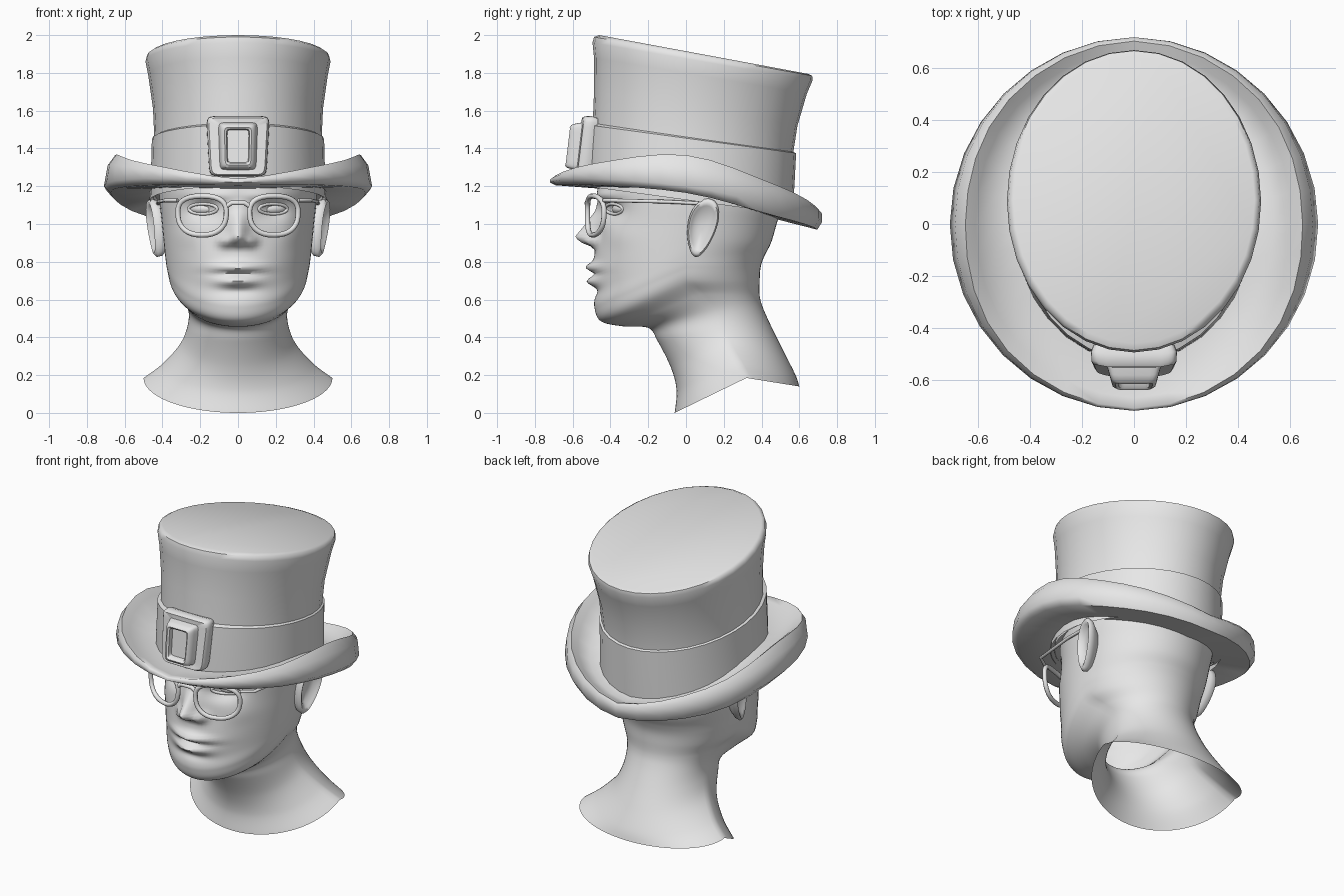
import bpy
import bmesh
from math import sin, cos, pi, exp, radians
from mathutils import Vector
from mathutils.bvhtree import BVHTree

cube = bpy.data.objects.get("Cube")
if cube:
    bpy.data.objects.remove(cube)

grey = bpy.data.materials.new("plain grey")
grey.use_nodes = True
grey.diffuse_color = (0.8, 0.8, 0.8, 1)
grey.node_tree.nodes["Principled BSDF"].inputs["Base Color"].default_value = (0.8, 0.8, 0.8, 1)


def spline(keys, t):
    """Smooth interpolation through evenly spaced keys, t from 0 to 1."""
    last = len(keys) - 1
    i = min(int(t * last), last - 1)
    f = t * last - i
    a, b, c, d = (keys[max(0, min(last, i + k))] for k in (-1, 0, 1, 2))
    return b + f / 2 * (c - a + f * (2 * a - 5 * b + 4 * c - d + f * (3 * (b - c) + d - a)))


def ramp(points, v):
    """Piecewise linear lookup."""
    for (x0, y0), (x1, y1) in zip(points, points[1:]):
        if x0 <= v <= x1:
            return y0 + (y1 - y0) * (v - x0) / (x1 - x0)
    return 0


def loft(name, rings, cap_start=False, cap_end=False, angle=40):
    """Skin a stack of closed rings."""
    bm = bmesh.new()
    rows = [[bm.verts.new(p) for p in ring] for ring in rings]
    n = len(rows[0])
    for low, high in zip(rows, rows[1:]):
        for i in range(n):
            j = (i + 1) % n
            bm.faces.new((low[i], low[j], high[j], high[i]))
    if cap_start:
        bm.faces.new(rows[0][::-1])
    if cap_end:
        bm.faces.new(rows[-1])
    bmesh.ops.recalc_face_normals(bm, faces=bm.faces)
    mesh = bpy.data.meshes.new(name)
    bm.to_mesh(mesh)
    bm.free()
    mesh.materials.append(grey)
    obj = bpy.data.objects.new(name, mesh)
    bpy.context.collection.objects.link(obj)
    bpy.ops.object.select_all(action="DESELECT")
    obj.select_set(True)
    bpy.context.view_layer.objects.active = obj
    bpy.ops.object.shade_smooth_by_angle(angle=radians(angle))
    return obj


def tube(name, points, radius, cyclic=False):
    curve = bpy.data.curves.new(name, "CURVE")
    curve.dimensions = "3D"
    curve.bevel_depth = radius
    curve.bevel_resolution = 2
    curve.use_fill_caps = True
    line = curve.splines.new("POLY")
    line.points.add(len(points) - 1)
    for point, co in zip(line.points, points):
        point.co = (*co, 1)
    line.use_cyclic_u = cyclic
    curve.materials.append(grey)
    obj = bpy.data.objects.new(name, curve)
    bpy.context.collection.objects.link(obj)
    return obj


def bump(x, z, cx, cz, sx, sz):
    return exp(-((abs(x) - cx) / sx) ** 2 - ((z - cz) / sz) ** 2)


# Head and neck: front y, front z, half width, side y, side z, back y, back z
HEAD = [
    (-.06, .00, .50, .32, .185, .60, .14),
    (-.05, .12, .40, .28, .26, .58, .20),
    (-.08, .24, .31, .22, .36, .52, .32),
    (-.15, .38, .27, .18, .45, .46, .44),
    (-.20, .45, .262, .15, .54, .41, .55),
    (-.33, .458, .30, .07, .63, .39, .62),
    (-.45, .485, .355, .00, .70, .39, .70),
    (-.485, .56, .375, .00, .77, .395, .77),
    (-.48, .65, .385, .00, .83, .415, .83),
    (-.49, .78, .395, .02, .92, .45, .90),
    (-.47, .95, .405, .03, 1.02, .48, 1.00),
    (-.465, 1.10, .415, .04, 1.12, .51, 1.10),
    (-.465, 1.22, .415, .04, 1.22, .515, 1.20),
    (-.42, 1.40, .38, .04, 1.40, .46, 1.38),
]
NOSE = [(.86, 0), (.885, .03), (.905, .09), (.935, .115), (1.0, .065), (1.07, .015), (1.13, 0)]


def face_relief(x, z):
    """How far the face stands forward of the plain head shape."""
    out = ramp(NOSE, z) * exp(-(x / .052) ** 2)
    out += .045 * bump(x, z, .07, .908, .032, .03)
    out += .042 * bump(x, z, 0, .772, .12, .024)
    out += .042 * bump(x, z, 0, .695, .10, .026)
    out -= .012 * bump(x, z, 0, .735, .13, .010)
    out -= .012 * bump(x, z, 0, .645, .10, .025)
    out -= .045 * bump(x, z, .18, 1.07, .085, .05)
    out += .018 * bump(x, z, .16, 1.15, .12, .03)
    out += .015 * bump(x, z, .27, .94, .08, .07)
    return out


def head_ring(t):
    yf, zf, w, ys, zs, yb, zb = (spline(column, t) for column in zip(*HEAD))
    half = [pi * (i / 40) ** 1.35 for i in range(41)]
    ring = []
    for a in half + [-a for a in half[-2:0:-1]]:
        c = abs(cos(a))
        ye, ze = (yf, zf) if cos(a) > 0 else (yb, zb)
        x, y, z = w * sin(a), ys + (ye - ys) * c, zs + (ze - zs) * c
        if cos(a) > 0 and t > .38:
            y -= face_relief(x, z) * min(1, c * 2)
        ring.append((x, y, z))
    return ring


STEPS = 130
head = loft("head", [head_ring(i / STEPS) for i in range(STEPS + 1)], cap_end=True, angle=60)
surface = BVHTree.FromPolygons([v.co for v in head.data.vertices],
                               [p.vertices for p in head.data.polygons])


def on_face(x, z, lift=0):
    hit = surface.ray_cast(Vector((x, -2, z)), Vector((0, 1, 0)))[0]
    return Vector((x, hit.y - lift, z))


# Eyes, ears and glasses, one set per side
EAR = [(.05, .0), (.55, .0), (.75, .022), (.9, .03), (1, .015), (.95, -.015), (.6, -.06)]
circle = [2 * pi * i / 32 for i in range(32)]


def power(v, p):
    return abs(v) ** p * (1 if v > 0 else -1)


for side, s in (("left", 1), ("right", -1)):
    bpy.ops.mesh.primitive_uv_sphere_add(segments=24, ring_count=12, radius=1,
                                         location=on_face(s * .185, 1.08, -.025))
    eye = bpy.context.object
    eye.name = side + "_eye"
    eye.scale = (.075, .04, .032)
    eye.rotation_euler.z = s * radians(22)
    eye.data.materials.append(grey)
    bpy.ops.object.shade_smooth()
    tube(side + "_eyelids",
         [on_face(s * .185 + .075 * cos(a), 1.08 + .027 * sin(a)) for a in circle], .009, True)

    ear = []
    for r, h in EAR:
        ring = []
        for a in circle:
            u = .078 * r * cos(a) * (1 + .25 * sin(a))
            v = .155 * r * sin(a)
            ring.append((s * (.432 + h + .25 * u + .12 * v), .085 + u + .2 * v, .98 + v))
        ear.append(ring)
    loft(side + "_ear", ear, cap_start=True, angle=70)

    rim = []
    for a in circle:
        x = .19 + .128 * power(cos(a), .8) * (1 + .1 * sin(a))
        rim.append((s * x, -.525 + .9 * x * x, 1.045 + .103 * power(sin(a), .8)))
    tube(side + "_lens_frame", rim, .014, True)
    tube(side + "_temple_arm", [(s * .32, -.435, 1.125), (s * .385, -.39, 1.125),
                                (s * .42, -.1, 1.118), (s * .425, .06, 1.11),
                                (s * .42, .12, 1.06)], .01)
tube("glasses_bridge", [(.067, -.52, 1.09), (.035, -.525, 1.112),
                        (-.035, -.525, 1.112), (-.067, -.52, 1.09)], .013)

# Hat crown and band: front y, back y, half width, front z, back z
CROWN = [
    (-.50, .54, .45, 1.20, 1.07),
    (-.495, .565, .442, 1.50, 1.36),
    (-.487, .59, .45, 1.70, 1.52),
    (-.487, .64, .475, 1.88, 1.69),
    (-.495, .67, .49, 1.96, 1.76),
    (-.487, .668, .483, 1.99, 1.785),
    (-.46, .645, .465, 2.0, 1.795),
]
BAND = [
    (-.53, .565, .468, 1.20, 1.05),
    (-.528, .575, .46, 1.38, 1.22),
    (-.522, .583, .456, 1.525, 1.375),
    (-.49, .56, .435, 1.535, 1.385),
]


def hat_ring(yf, yb, w, zf, zb):
    ring = []
    for a in circle:
        k = (1 - cos(a)) / 2
        ring.append((w * sin(a), yf + (yb - yf) * k, zf + (zb - zf) * k))
    return ring


loft("hat_crown", [hat_ring(*row) for row in CROWN], cap_end=True, angle=50)
loft("hat_band", [hat_ring(*row) for row in BAND])

# Hat brim: radius and height at front, front corner, side, back corner, back
BRIM = [
    ((.47, .46, .43, .47, .53), (1.23, 1.24, 1.24, 1.14, 1.07)),
    ((.57, .56, .54, .57, .61), (1.225, 1.245, 1.25, 1.12, 1.04)),
    ((.67, .64, .61, .64, .67), (1.235, 1.29, 1.33, 1.17, 1.06)),
    ((.71, .69, .65, .68, .705), (1.24, 1.32, 1.365, 1.205, 1.07)),
    ((.72, .71, .69, .705, .72), (1.235, 1.29, 1.31, 1.17, 1.055)),
    ((.72, .715, .71, .71, .72), (1.22, 1.24, 1.20, 1.09, 1.01)),
    ((.69, .68, .675, .68, .695), (1.205, 1.205, 1.165, 1.04, .97)),
    ((.43, .42, .40, .42, .46), (1.185, 1.19, 1.18, 1.09, 1.03)),
]
brim = []
for radii, heights in BRIM:
    ring = []
    for a in circle:
        t = min(a, 2 * pi - a) / pi
        r = spline(radii, t)
        ring.append((r * sin(a), -r * cos(a), spline(heights, t)))
    brim.append(ring)
loft("hat_brim", brim, angle=60)

# Buckle: nested rounded rectangles as half width, half height, y
BUCKLE = [(.15, .15, -.50), (.16, .16, -.53), (.158, .158, -.565), (.148, .15, -.577),
          (.10, .125, -.572), (.092, .12, -.60), (.085, .113, -.622), (.07, .10, -.63),
          (.06, .09, -.622), (.056, .086, -.595)]
buckle = []
for hx, hz, y in BUCKLE:
    ring = []
    for a in [2 * pi * (i + .5) / 32 for i in range(32)]:
        x, dz = hx * power(cos(a), .2), hz * power(sin(a), .2)
        ring.append((x * (1 + .35 * dz), y + .9 * x * x + .12 * dz, 1.412 + dz))
    buckle.append(ring)
loft("hat_buckle", buckle, cap_end=True, angle=45)
